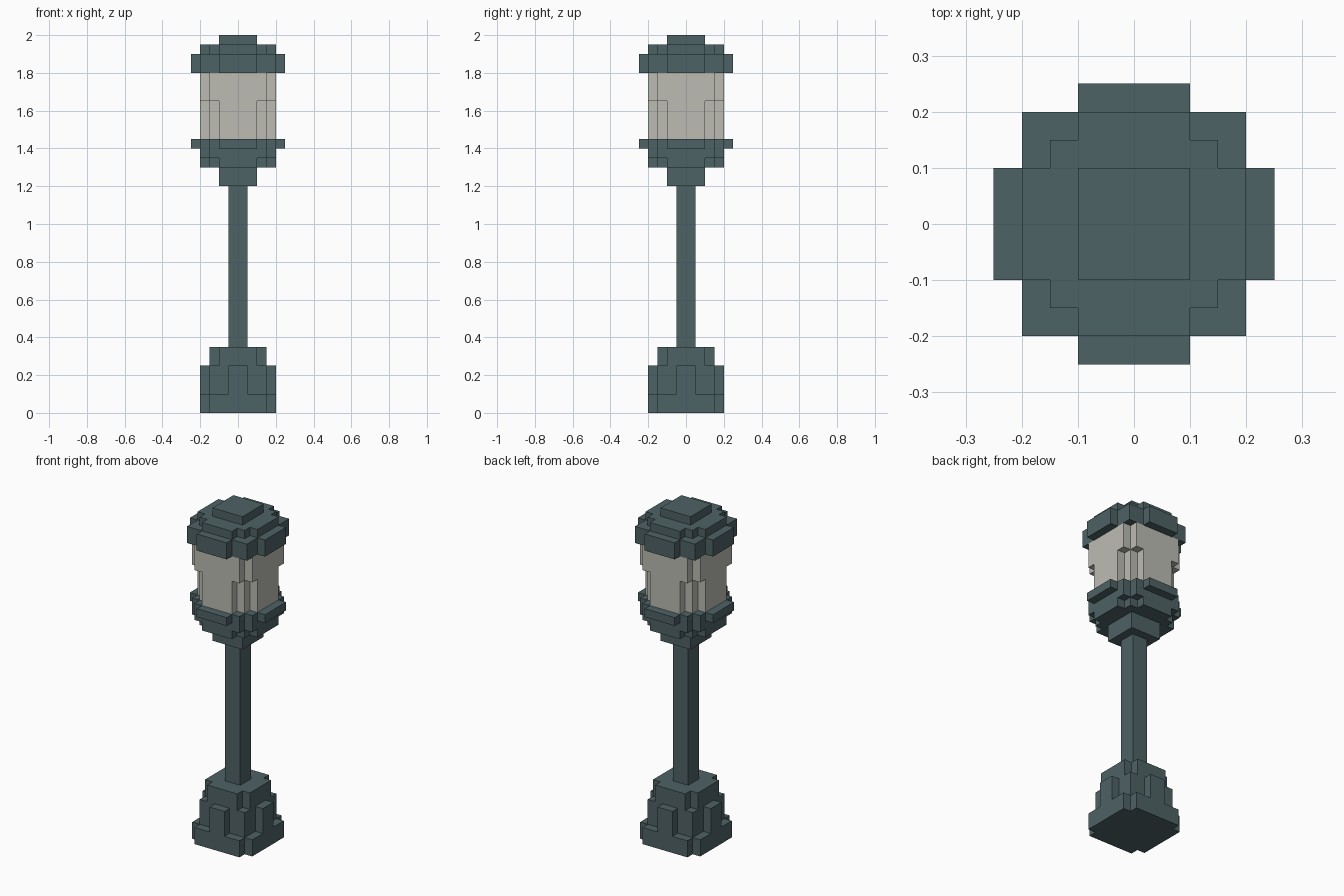
import bpy
import bmesh

cube = bpy.data.objects.get("Cube")
if cube:
    bpy.data.objects.remove(cube, do_unlink=True)


def make_material(name, rgb):
    mat = bpy.data.materials.new(name)
    mat.use_nodes = True
    mat.diffuse_color = (*rgb, 1)
    bsdf = mat.node_tree.nodes["Principled BSDF"]
    bsdf.inputs["Base Color"].default_value = (*rgb, 1)
    bsdf.inputs["Roughness"].default_value = 0.8
    return mat


iron = make_material("slate teal iron", (0.076, 0.122, 0.130))
glass = make_material("pale frosted glass", (0.503, 0.503, 0.456))


def outline(corners):
    """Stepped quarter outline, turned four times around the centre."""
    quarter = [corners[0]]
    for prev, cur in zip(corners, corners[1:]):
        quarter += [(cur[0], prev[1]), cur]
    points = []
    for _ in range(4):
        points += quarter
        quarter = [(-y, x) for x, y in quarter]
    return points


def stack(name, mat, *layers):
    """One object made of stepped slabs: (bottom, top, outer corners)."""
    bm = bmesh.new()
    for bottom, top, corners in layers:
        face = bm.faces.new([bm.verts.new((x, y, bottom)) for x, y in outline(corners)])
        grown = bmesh.ops.extrude_face_region(bm, geom=[face], use_keep_orig=True)
        verts = [g for g in grown["geom"] if isinstance(g, bmesh.types.BMVert)]
        bmesh.ops.translate(bm, verts=verts, vec=(0, 0, top - bottom))
    bmesh.ops.recalc_face_normals(bm, faces=bm.faces)
    mesh = bpy.data.meshes.new(name)
    bm.to_mesh(mesh)
    bm.free()
    mesh.materials.append(mat)
    obj = bpy.data.objects.new(name, mesh)
    bpy.context.collection.objects.link(obj)
    return obj


# Shared cross-sections, given by the outer corners of one quarter
notched = [(0.2, 0.15), (0.15, 0.2)]
rounded = [(0.2, 0.1), (0.15, 0.15), (0.1, 0.2)]
block = [(0.1, 0.1)]

# Foot: plinth, ribbed middle and notched cap
stack("base", iron,
      (0, 0.1, notched),
      (0.1, 0.25, [(0.2, 0.05), (0.15, 0.15), (0.05, 0.2)]),
      (0.25, 0.35, [(0.15, 0.1), (0.1, 0.15)]))

stack("pole", iron, (0.35, 1.2, [(0.05, 0.05)]))

# Cup that carries the lamp, with its rim
stack("lamp_holder", iron,
      (1.2, 1.3, block),
      (1.3, 1.35, rounded),
      (1.35, 1.4, notched),
      (1.4, 1.45, [(0.25, 0.1), (0.2, 0.15), (0.15, 0.2), (0.1, 0.25)]))

# Glass, slightly wider at the upper corners
stack("lamp_glass", glass,
      (1.45, 1.65, rounded),
      (1.65, 1.8, notched))

# Roof: wide rim, step and top block
stack("lamp_roof", iron,
      (1.8, 1.9, [(0.25, 0.1), (0.2, 0.2), (0.1, 0.25)]),
      (1.9, 1.95, rounded),
      (1.95, 2.0, block))
